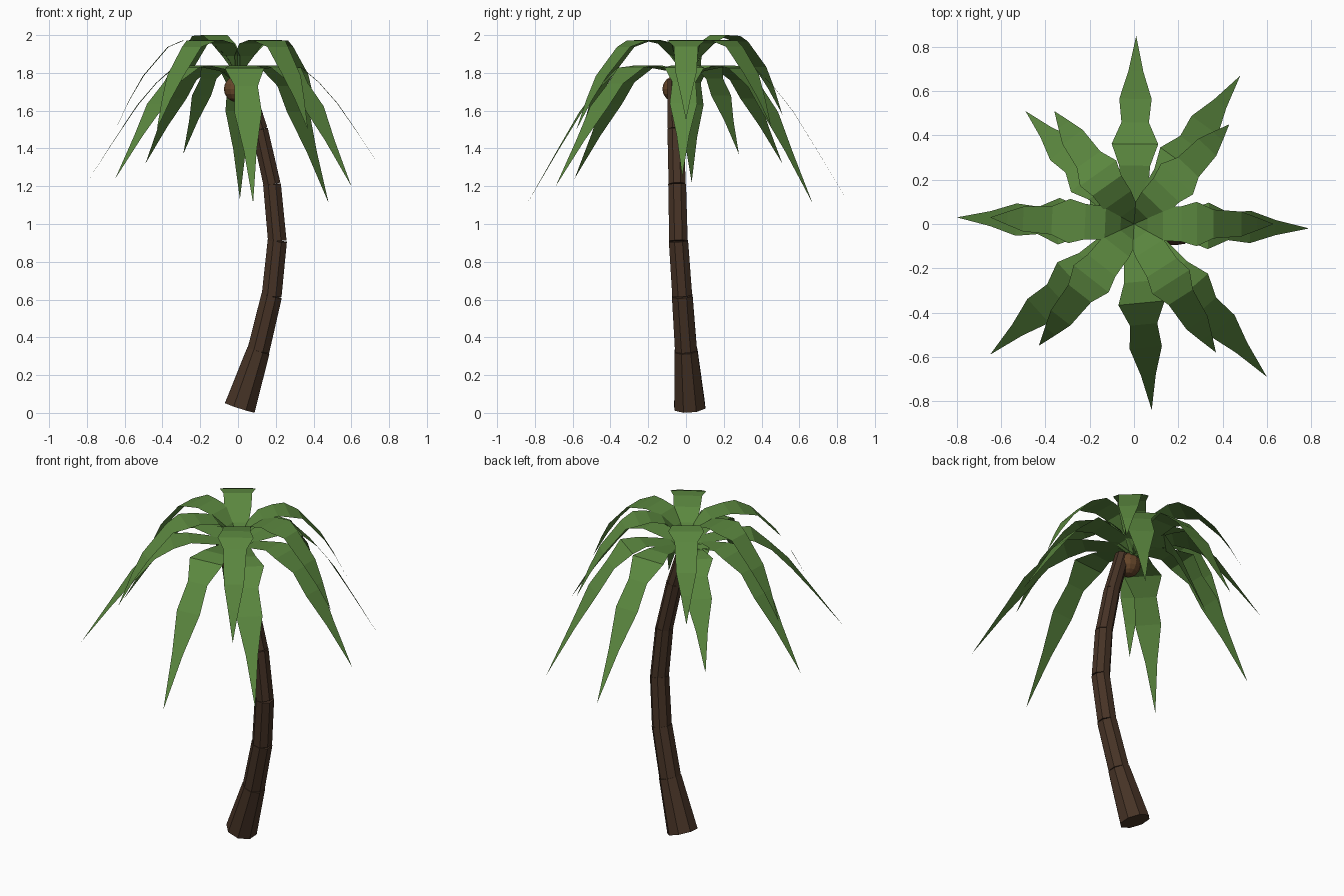
import bpy, bmesh, math
from mathutils import Vector, Matrix

if "Cube" in bpy.data.objects:
    bpy.data.objects.remove(bpy.data.objects["Cube"])


def material(name, color):
    m = bpy.data.materials.new(name)
    m.diffuse_color = (*color, 1)
    m.use_nodes = True
    m.node_tree.nodes["Principled BSDF"].inputs["Base Color"].default_value = m.diffuse_color
    return m


GREEN = material("leaf_green", (0.105, 0.245, 0.05))
BROWN = material("bark_brown", (0.062, 0.033, 0.019))
NUT = material("nut_brown", (0.13, 0.06, 0.023))


def finish(name, bm, mat):
    me = bpy.data.meshes.new(name)
    bm.to_mesh(me)
    bm.free()
    me.materials.append(mat)
    ob = bpy.data.objects.new(name, me)
    bpy.context.collection.objects.link(ob)
    return ob


# Trunk: stacked eight-sided tapered segments along a bent path (x, y, z, radius)
path = [(0.01, 0.02, 0.028, 0.089), (0.108, 0.0, 0.33, 0.063), (0.178, -0.02, 0.62, 0.057),
        (0.208, -0.04, 0.91, 0.053), (0.18, -0.047, 1.21, 0.049), (0.115, -0.055, 1.50, 0.045),
        (0.035, -0.06, 1.76, 0.04)]
bm = bmesh.new()
for a, b in zip(path, path[1:]):
    p, q = Vector(a[:3]), Vector(b[:3])
    d = q - p
    rot = Vector((0, 0, 1)).rotation_difference(d).to_matrix().to_4x4()
    spin = Matrix.Rotation(math.pi / 8, 4, 'Z')
    bmesh.ops.create_cone(bm, cap_ends=True, segments=8, radius1=a[3], radius2=b[3] * 1.04,
                          depth=d.length, matrix=Matrix.Translation((p + q) / 2) @ rot @ spin)
finish("trunk", bm, BROWN)

# Coconut under the crown
bm = bmesh.new()
bmesh.ops.create_uvsphere(bm, u_segments=12, v_segments=8, radius=0.07,
                          matrix=Matrix.Translation((-0.005, -0.055, 1.715)))
finish("coconut", bm, NUT)

# Frond profiles: (share of reach, share of drop from the crest, half width)
LOWER = [(0.31, 0.0, 0.07), (0.425, 0.02, 0.105), (0.54, 0.15, 0.062),
         (0.665, 0.34, 0.073), (0.81, 0.62, 0.034), (1.0, 1.0, 0.0)]
UPPER = [(0.34, 0.0, 0.08), (0.45, 0.01, 0.10), (0.57, 0.08, 0.065), (0.77, 0.40, 0.056),
         (0.88, 0.66, 0.03), (1.0, 1.0, 0.0)]


def frond(name, tip, profile, base, crest):
    x, y, tip_z = tip
    reach = math.hypot(x, y)
    out = Vector((x, y, 0)) / reach
    side = Vector((-out.y, out.x, 0))
    rows = base + [(f * reach, crest + (tip_z - crest) * d, w) for f, d, w in profile]
    bm = bmesh.new()
    prev = None
    for r, z, w in rows:
        c = out * r + Vector((0, 0, z))
        row = [bm.verts.new(c - side * w)]
        if w:
            row.append(bm.verts.new(c + side * w))
        if prev:
            bm.faces.new([prev[0]] + row + [prev[1]])
        prev = row
    bmesh.ops.recalc_face_normals(bm, faces=bm.faces)
    if sum(f.normal.z for f in bm.faces) < 0:
        bmesh.ops.reverse_faces(bm, faces=bm.faces)
    finish(name, bm, GREEN)


# Lower tier: eight long drooping fronds, plus a short inner one at the back left
lower_tips = [(0.01, 0.85, 1.13), (0.48, 0.67, 1.11), (0.79, -0.02, 1.25), (0.60, -0.69, 1.20),
              (0.08, -0.84, 1.11), (-0.65, -0.59, 1.24), (-0.80, 0.03, 1.22),
              (-0.49, 0.51, 1.32), (-0.29, 0.28, 1.37)]
for i, t in enumerate(lower_tips):
    frond(f"lower_frond_{i + 1}", t, LOWER,
          [(0.0, 1.75, 0.02), (0.08, 1.81, 0.055)], 1.84)

# Upper tier: six shorter fronds rising from the centre
upper_tips = [(0.43, 0.45, 1.52), (-0.36, 0.51, 1.58), (-0.65, 0.03, 1.50),
              (-0.43, -0.55, 1.50), (0.37, -0.58, 1.50), (0.63, 0.0, 1.55)]
for i, t in enumerate(upper_tips):
    crest = 2.0 if i == 1 else 1.975
    frond(f"upper_frond_{i + 1}", t, UPPER,
          [(0.0, 1.79, 0.015), (0.06, 1.89, 0.06), (0.13, 1.955, 0.075)], crest)
